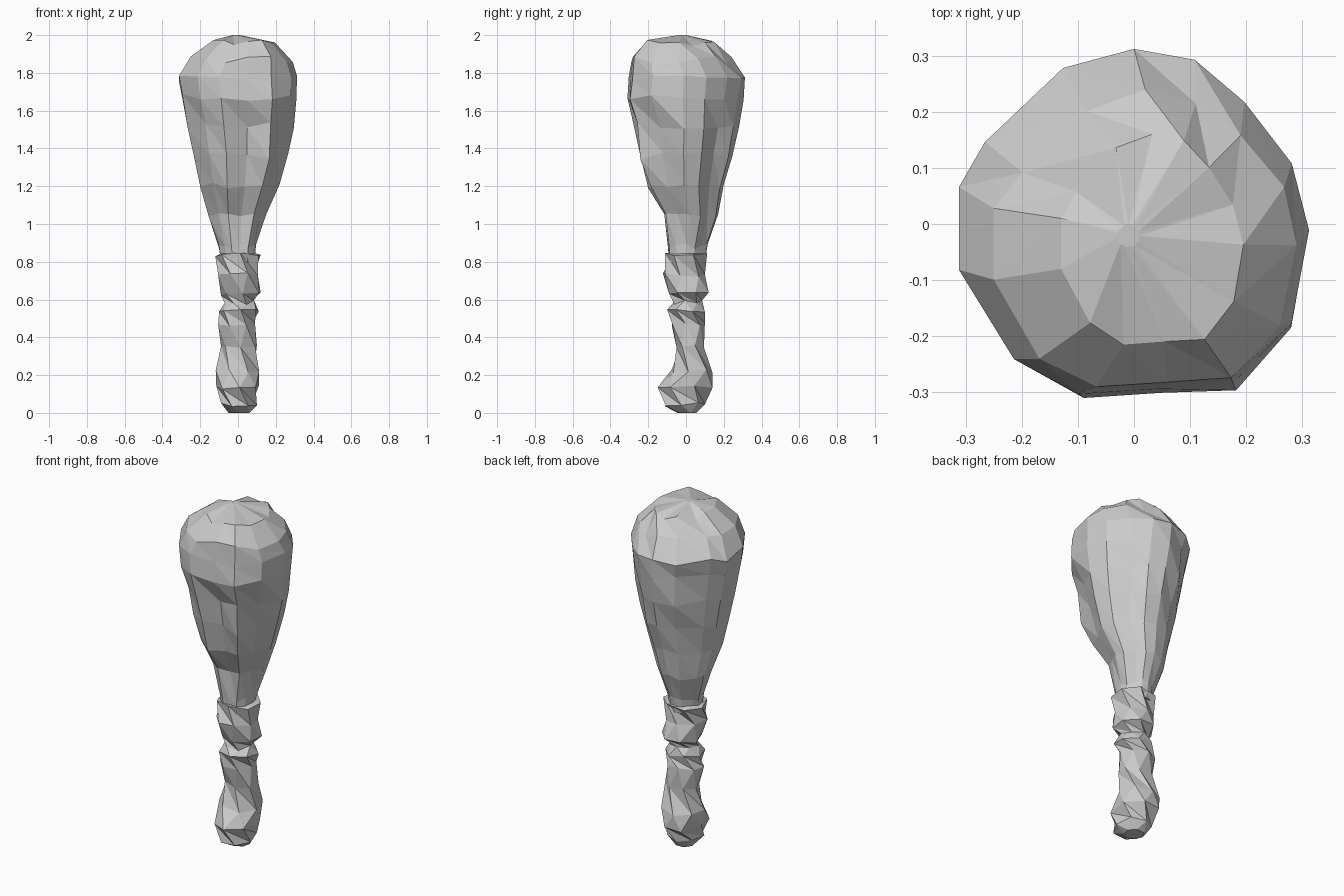
import bpy, bmesh, math, random

if "Cube" in bpy.data.objects:
    bpy.data.objects.remove(bpy.data.objects["Cube"])

random.seed(4)


def loft(name, rings, outline, twist=0.0, zjit=0.0, rjit=0.0, grooves=(), groove_z=(0, 0)):
    """Skin faceted rings; each ring is (z, x_min, x_max, y_min, y_max)."""
    bm = bmesh.new()
    loops = []
    n = len(outline)
    for k, (z, x0, x1, y0, y1) in enumerate(rings):
        a = twist * (k % 2)
        pts = [(x * math.cos(a) - y * math.sin(a), x * math.sin(a) + y * math.cos(a))
               for x, y in outline]
        # stretch the outline so it exactly fills the ring's bounds
        xs, ys = [p[0] for p in pts], [p[1] for p in pts]
        end = k in (0, len(rings) - 1)
        loop = []
        for i, (x, y) in enumerate(pts):
            u = (x - min(xs)) / (max(xs) - min(xs))
            v = (y - min(ys)) / (max(ys) - min(ys))
            s = 1.0
            if min(u, v, 1 - u, 1 - v) > 0.02:
                s += random.uniform(-rjit, rjit)
            if i in grooves and groove_z[0] < z < groove_z[1]:
                s -= 0.13
            cx, cy = (x0 + x1) / 2, (y0 + y1) / 2
            px = cx + (x0 + u * (x1 - x0) - cx) * s
            py = cy + (y0 + v * (y1 - y0) - cy) * s
            pz = z + (0 if end else random.uniform(-zjit, zjit))
            loop.append(bm.verts.new((px, py, pz)))
        loops.append(loop)
    for lo, hi in zip(loops, loops[1:]):
        for i in range(n):
            j = (i + 1) % n
            bm.faces.new((lo[i], lo[j], hi[i]))
            bm.faces.new((lo[j], hi[j], hi[i]))
    bm.faces.new(loops[0][::-1])
    bm.faces.new(loops[-1])
    bmesh.ops.recalc_face_normals(bm, faces=bm.faces)
    mesh = bpy.data.meshes.new(name)
    bm.to_mesh(mesh)
    bm.free()
    obj = bpy.data.objects.new(name, mesh)
    bpy.context.collection.objects.link(obj)
    return obj


# Heavy carved head: irregular polygon section with shallow grooves
head_outline = [(-1, -.28), (-.68, -.79), (-.32, -1), (.14, -.97), (.58, -.96), (.88, -.58),
                (1, -.05), (.91, .34), (.62, .68), (.34, .92), (0, 1), (-.4, .88),
                (-.83, .45), (-1, .2)]
head_rings = [
    (0.80, -.09, .09, -.09, .10),
    (0.88, -.10, .095, -.095, .115),
    (1.04, -.155, .15, -.115, .17),
    (1.20, -.20, .22, -.20, .20),
    (1.36, -.23, .265, -.245, .245),
    (1.52, -.265, .295, -.275, .28),
    (1.67, -.295, .31, -.31, .305),
    (1.77, -.312, .312, -.303, .312),
    (1.87, -.25, .29, -.29, .24),
    (1.96, -.13, .195, -.215, .16),
    (2.00, -.03, .01, -.04, .0),
]
loft("club_head", head_rings, head_outline, zjit=0.018, rjit=0.03,
     grooves=(3, 5, 8), groove_z=(1.0, 1.6))

# Knobbly grip: seven sided, alternately turned rings, with a flared collar and pommel
grip_outline = [(math.cos(2 * math.pi * i / 7 + .3), math.sin(2 * math.pi * i / 7 + .3))
                for i in range(7)]
grip_rings = [
    (0.00, -.05, .06, -.045, .055),
    (0.045, -.09, .10, -.11, .10),
    (0.135, -.115, .11, -.15, .14),
    (0.225, -.118, .112, -.075, .14),
    (0.35, -.09, .10, -.05, .095),
    (0.47, -.105, .09, -.075, .10),
    (0.545, -.10, .11, -.10, .10),
    (0.585, -.07, .085, -.07, .085),
    (0.63, -.09, .12, -.09, .12),
    (0.73, -.105, .105, -.122, .10),
    (0.835, -.12, .12, -.11, .112),
    (0.845, -.09, .09, -.09, .10),
]
loft("grip", grip_rings, grip_outline, twist=math.pi / 7, zjit=0.012, rjit=0.05)
